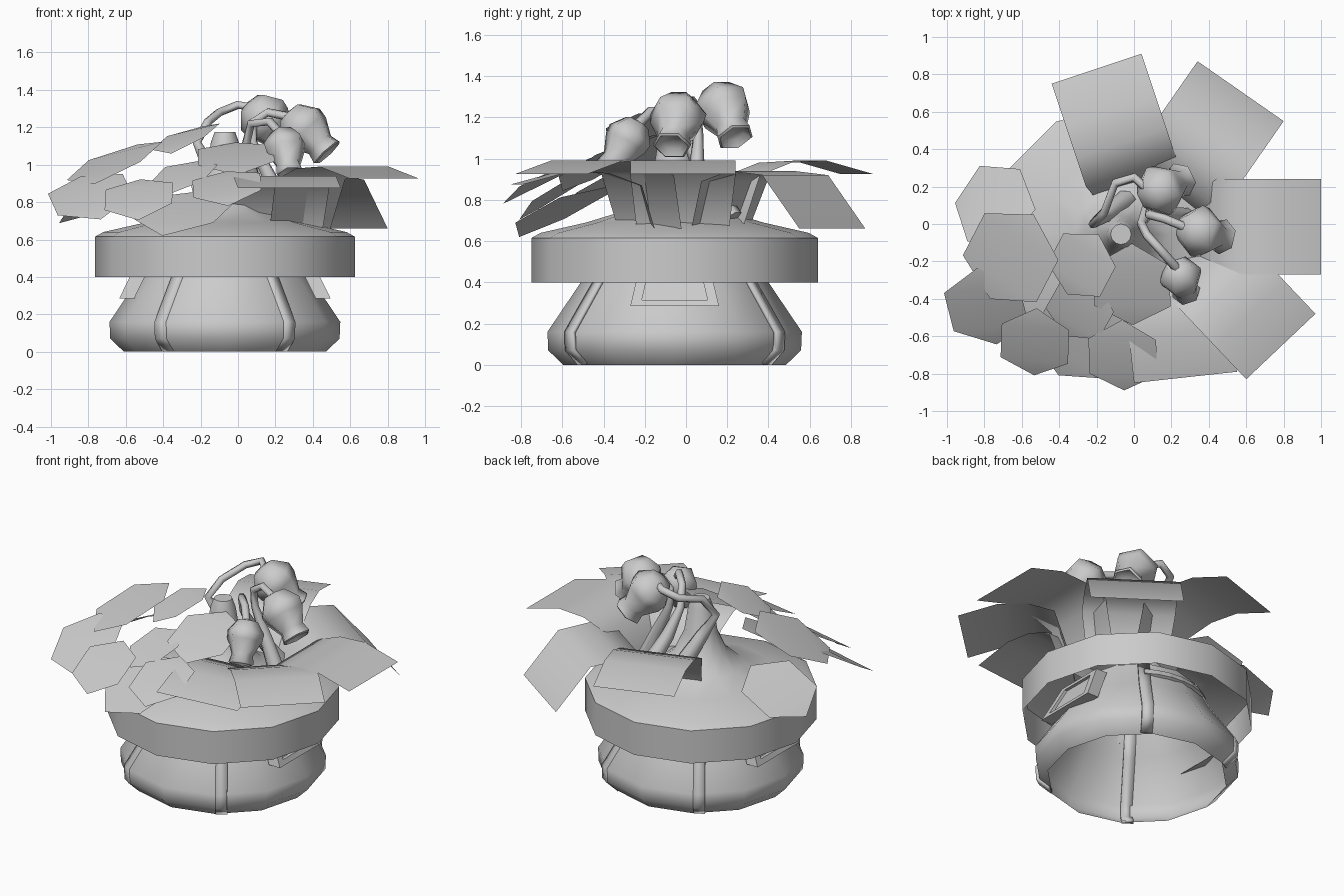
import bpy, bmesh, math
from mathutils import Vector, Matrix

cube = bpy.data.objects.get("Cube")
if cube:
    bpy.data.objects.remove(cube, do_unlink=True)

CENTRE = Vector((-0.07, -0.055, 0))
grey = bpy.data.materials.new("plain grey")
grey.use_nodes = True
COLOUR = (0.6, 0.6, 0.6, 1)
grey.diffuse_color = COLOUR
grey.node_tree.nodes["Principled BSDF"].inputs["Base Color"].default_value = COLOUR


def finish(name, bm, smooth=None, thickness=0):
    mesh = bpy.data.meshes.new(name)
    bm.normal_update()
    bm.to_mesh(mesh)
    bm.free()
    mesh.materials.append(grey)
    obj = bpy.data.objects.new(name, mesh)
    bpy.context.collection.objects.link(obj)
    if thickness:
        mod = obj.modifiers.new("thickness", "SOLIDIFY")
        mod.thickness = thickness
        mod.offset = -1
    if smooth:
        bpy.ops.object.select_all(action="DESELECT")
        obj.select_set(True)
        bpy.context.view_layer.objects.active = obj
        bpy.ops.object.shade_smooth_by_angle(angle=math.radians(smooth))
    return obj


def sheet(name, rows, smooth=None, thickness=0, closed=False):
    """Skin a grid of points with quads."""
    bm = bmesh.new()
    grid = [[bm.verts.new(p) for p in row] for row in rows]
    for a, b in zip(grid, grid[1:]):
        n = len(a)
        for i in range(n if closed else n - 1):
            j = (i + 1) % n
            bm.faces.new((a[i], a[j], b[j], b[i]))
    bmesh.ops.remove_doubles(bm, verts=bm.verts, dist=0.0005)
    return finish(name, bm, smooth, thickness)


def polar(angle, radius, z):
    a = math.radians(angle)
    return CENTRE + Vector((radius * math.cos(a), radius * math.sin(a), z))


def lathe(name, profile, sides, smooth, matrix=None):
    rows = []
    for r, z in profile:
        ring = [polar(360 * i / sides, r, z) for i in range(sides)]
        if matrix:
            ring = [matrix @ (p - CENTRE) for p in ring]
        rows.append(ring)
    return sheet(name, rows, smooth, closed=True)


# Pot: hollow wall, overhanging rim and soil mound with a cut stump
WALL = [(0.54, 0), (0.613, 0.07), (0.617, 0.16), (0.455, 0.4), (0.37, 0.58)]
lathe("pot_wall", WALL, 12, 65)
lathe("rim_and_mound", [(0.695, 0.4), (0.695, 0.615), (0.65, 0.64), (0.43, 0.69),
                        (0.25, 0.745), (0.16, 0.83), (0.1, 0.96), (0.075, 1.12),
                        (0.055, 1.175), (0, 1.175)], 12, 40)

# Raised ribs on the wall
for i, angle in enumerate((56, 124, 236, 304)):
    side = polar(angle + 90, 0.035, 0) - CENTRE
    rows = [[polar(angle, r + 0.005, z) - side, polar(angle, r + 0.005, z) + side]
            for r, z in WALL]
    sheet(f"wall_rib_{i + 1}", rows, 65, 0.02)

# Raised bands joining the ribs, tucked under the rim
for name, start in (("back_band", 56), ("front_band", 236)):
    rows = [[polar(start + 68 * k / 6, r, z) for k in range(7)]
            for r, z in ((0.43, 0.48), (0.41, 0.52))]
    sheet(name, rows, thickness=0.02)

# Framed panel on each side of the pot, recessed in the middle
for name, s in (("left_panel", 1), ("right_panel", -1)):
    corners = [CENTRE + Vector((s * x, y * s, z)) for x, y, z in
               ((0.565, -0.215, 0.285), (0.565, 0.215, 0.285),
                (0.45, 0.16, 0.52), (0.45, -0.16, 0.52))]
    middle = sum(corners, Vector()) / 4
    rows = [[middle.lerp(c, size) + Vector((s * depth, 0, 0)) for c in corners]
            for size, depth in ((1, -0.08), (1, 0), (0.74, 0), (0.74, -0.02), (0, -0.02))]
    sheet(name, rows, closed=True)

# Broad square leaves: steep stalk, flat blade, drooping end
LEVEL = [(0, -0.065), (0.24, 0), (0.42, -0.01), (0.58, -0.07), (0.66, -0.33)]
DROOP = [(0, -0.33), (0.22, -0.07), (0.42, -0.05), (0.58, -0.1), (0.66, -0.32)]


def square_leaf(name, end_a, end_b, bends, top=0.99):
    a, b = Vector((*end_a, 0)), Vector((*end_b, 0))
    inward = Vector((0, 0, 1)).cross(b - a).normalized()
    rows = []
    for d, z in bends:
        shift = inward * d + Vector((0, 0, top + z))
        squeeze = 0.06 if d > 0.6 else 0
        rows.append([a.lerp(b, squeeze) + shift, b.lerp(a, squeeze) + shift])
    sheet(name, rows, 60)


square_leaf("left_leaf", (1.0, -0.27), (1.0, 0.24), LEVEL)
square_leaf("front_left_leaf", (0.6, -0.83), (0.97, -0.48), LEVEL)
square_leaf("back_left_leaf", (0.8, 0.55), (0.34, 0.87), DROOP)
square_leaf("back_leaf", (0.04, 0.91), (-0.44, 0.75), LEVEL)
square_leaf("front_leaf", (0.0, -0.85), (0.55, -0.79), LEVEL, 0.94)

# Six-sided leaves: x, y, z, radius, corner direction, lean direction, lean
HEX = [(-0.75, 0.1, 0.81, 0.24, 173, 152, 28), (-0.66, -0.18, 1.02, 0.275, 240, 212, 26),
       (-0.79, -0.45, 0.84, 0.24, 280, 252, 33), (-0.53, -0.64, 0.83, 0.21, 266, 255, 32),
       (-0.28, -0.22, 1.15, 0.195, 240, 212, 25), (-0.06, -0.71, 0.89, 0.21, 270, 256, 27),
       (-0.29, -0.46, 0.95, 0.19, 240, 235, 28), (-0.01, -0.33, 1.05, 0.235, 270, 262, 22),
       (-0.28, -0.6, 0.76, 0.28, 240, 245, 26)]
for i, (x, y, z, r, corner, lean_to, lean) in enumerate(HEX):
    turn = (Matrix.Translation((x, y, z)) @ Matrix.Rotation(math.radians(lean_to), 4, "Z")
            @ Matrix.Rotation(math.radians(lean), 4, "Y")
            @ Matrix.Rotation(math.radians(corner - lean_to), 4, "Z"))
    bm = bmesh.new()
    ring = []
    for k in range(6):
        a = math.radians(60 * k)
        drop = -0.02 if k in (0, 3) else 0
        ring.append(bm.verts.new(turn @ Vector((r * math.cos(a), r * math.sin(a), drop))))
    for ids in ((1, 2, 4, 5), (5, 0, 1), (2, 3, 4)):
        bm.faces.new([ring[k] for k in ids])
    finish(f"six_sided_leaf_{i + 1}", bm, 40)


# Drooping flowers: bulb, neck and flared mouth, on tapering arched stems
def flower(number, bulb, mouth, size, stem):
    bulb, mouth = Vector(bulb), Vector(mouth)
    axis = mouth - bulb
    matrix = Matrix.Translation(bulb) @ axis.to_track_quat("Z", "Y").to_matrix().to_4x4()
    length = axis.length
    profile = [(0, -0.85 * size), (0.55 * size, -0.75 * size), (size, -0.15 * size),
               (0.95 * size, 0.25 * size), (0.58 * size, length * 0.68),
               (0.68 * size, length * 0.96), (0.6 * size, length),
               (0.4 * size, length * 0.85), (0, length * 0.83)]
    lathe(f"flower_{number}", profile, 6, 60, matrix)
    curve = bpy.data.curves.new(f"stem_{number}", "CURVE")
    curve.dimensions = "3D"
    curve.bevel_depth = 0.03
    curve.bevel_resolution = 1
    curve.use_fill_caps = True
    line = curve.splines.new("POLY")
    path = stem + [tuple(bulb - axis.normalized() * size * 0.5)]
    line.points.add(len(path) - 1)
    for k, (point, co) in enumerate(zip(line.points, path)):
        point.co = (*co, 1)
        point.radius = 1.9 - 1.1 * min(1, k / 2)
    line.use_smooth = True
    curve.materials.append(grey)
    bpy.context.collection.objects.link(bpy.data.objects.new(f"stem_{number}", curve))


flower(1, (0.14, 0.18, 1.25), (0.26, 0.24, 1.1), 0.14,
       [(-0.04, 0.13, 0.76), (-0.15, 0.05, 0.98), (-0.22, 0.0, 1.12), (-0.16, 0.06, 1.23),
        (-0.1, 0.22, 1.28), (0.0, 0.25, 1.32)])
flower(2, (0.35, -0.04, 1.2), (0.48, -0.07, 1.06), 0.14,
       [(0.28, 0.03, 0.7), (0.17, 0.05, 0.93), (0.08, 0.06, 1.12), (0.08, 0.05, 1.23),
        (0.16, 0.03, 1.28)])
flower(3, (0.25, -0.28, 1.1), (0.28, -0.37, 0.95), 0.115,
       [(0.16, 0.22, 0.71), (0.08, 0.08, 0.93), (0.04, 0.0, 1.1), (0.07, -0.06, 1.22),
        (0.17, -0.17, 1.23)])
